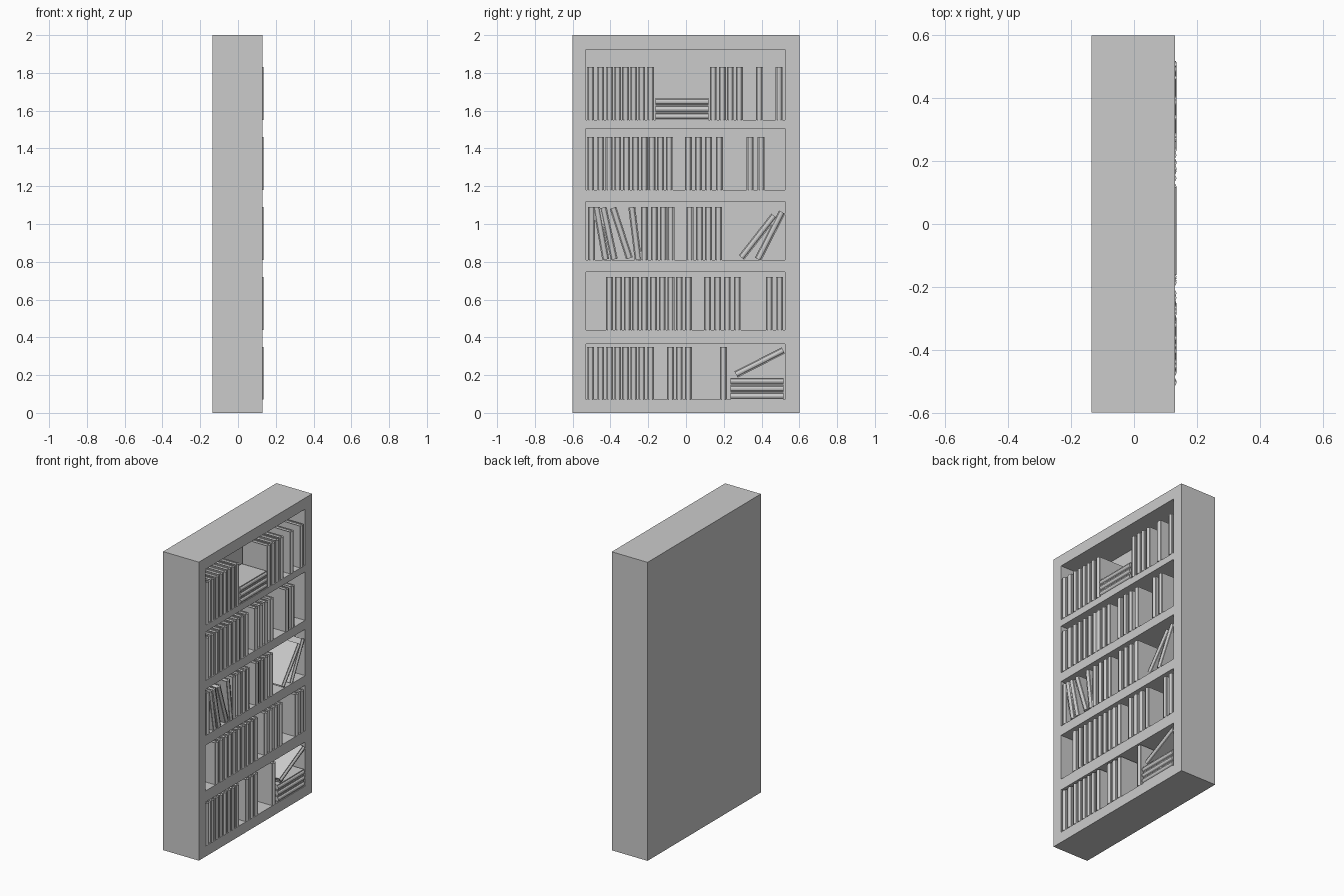
import bpy, bmesh, math
from mathutils import Matrix

cube = bpy.data.objects.get("Cube")
if cube:
    bpy.data.objects.remove(cube, do_unlink=True)

grey = bpy.data.materials.new("plain_grey")
grey.use_nodes = True
grey.diffuse_color = (0.6, 0.6, 0.6, 1)
grey.node_tree.nodes["Principled BSDF"].inputs["Base Color"].default_value = (0.6, 0.6, 0.6, 1)

FRONT, BACK, CAVITY_BACK = 0.13, -0.135, -0.07
BOOK_H, BOOK_T = 0.28, 0.037
SPINE_X, FORE_X = 0.135, -0.055


def to_mesh(bm, name):
    bmesh.ops.recalc_face_normals(bm, faces=bm.faces)
    mesh = bpy.data.meshes.new(name)
    bm.to_mesh(mesh)
    bm.free()
    mesh.materials.append(grey)
    return mesh


def add(name, mesh):
    obj = bpy.data.objects.new(name, mesh)
    bpy.context.collection.objects.link(obj)
    return obj


# Case: front sheet as a grid, with the shelf openings pushed inwards
shelves = [(0.07, 0.365), (0.44, 0.745), (0.81, 1.12), (1.18, 1.505), (1.55, 1.925)]
ys = [-0.6, -0.53, 0.525, 0.6]
zs = [0] + [z for pair in shelves for z in pair] + [2]
bm = bmesh.new()
grid = [[bm.verts.new((FRONT, y, z)) for y in ys] for z in zs]
openings = []
for j in range(len(zs) - 1):
    for i in range(len(ys) - 1):
        f = bm.faces.new((grid[j][i], grid[j][i + 1], grid[j + 1][i + 1], grid[j + 1][i]))
        if i == 1 and j % 2 == 1:
            openings.append(f)
rim = [e for e in bm.edges if e.is_boundary]
for f in openings:
    ext = bmesh.ops.extrude_face_region(bm, geom=[f])["geom"]
    bmesh.ops.translate(bm, vec=(CAVITY_BACK - FRONT, 0, 0),
                        verts=[v for v in ext if isinstance(v, bmesh.types.BMVert)])
    if f.is_valid:
        bm.faces.remove(f)
# Outer sides and back
ext = bmesh.ops.extrude_edge_only(bm, edges=rim)["geom"]
bmesh.ops.translate(bm, vec=(BACK - FRONT, 0, 0),
                    verts=[v for v in ext if isinstance(v, bmesh.types.BMVert)])
bmesh.ops.contextual_create(bm, geom=[e for e in ext if isinstance(e, bmesh.types.BMEdge)])
bmesh.ops.recalc_face_normals(bm, faces=bm.faces)
bmesh.ops.dissolve_limit(bm, angle_limit=0.01, verts=bm.verts, edges=bm.edges)
add("bookcase", to_mesh(bm, "bookcase"))


# Book: two covers, a page block and a rounded spine, shared by all copies
def box(bm, x0, x1, y0, y1, height):
    m = Matrix.Translation(((x0 + x1) / 2, (y0 + y1) / 2, 0)) @ Matrix.Diagonal((x1 - x0, y1 - y0, height, 1))
    bmesh.ops.create_cube(bm, size=1, matrix=m)


half, cover = BOOK_T / 2, 0.006
bm = bmesh.new()
for side in (-1, 1):
    box(bm, FORE_X, SPINE_X - 0.008, side * half, side * (half - cover), BOOK_H)
box(bm, FORE_X + 0.006, SPINE_X - 0.012, cover - half, half - cover, BOOK_H - 0.012)
r = half - 0.005
arc = [(SPINE_X - 0.013 + 0.013 * math.sin(a), r * math.cos(a))
       for a in (math.pi * k / 6 for k in range(7))]
low = [bm.verts.new((x, y, -BOOK_H / 2)) for x, y in arc]
spine = bm.faces.new(low)
ext = bmesh.ops.extrude_face_region(bm, geom=[spine])["geom"]
bmesh.ops.translate(bm, vec=(0, 0, BOOK_H),
                    verts=[v for v in ext if isinstance(v, bmesh.types.BMVert)])
book_mesh = to_mesh(bm, "book")


def book(name, y, z, lean=0):
    """Place a book by its middle; a positive lean tips its top towards +y."""
    obj = add(name, book_mesh)
    obj.location = (0, y, z)
    obj.rotation_euler.x = -math.radians(lean)


# Upright books, shelf by shelf from the bottom
run = [-.505, -.452, -.404, -.362, -.32, -.277, -.235, -.187]
upright = [
    run + [-.082, -.035, .013, .198],
    [-.405, -.357, -.31, -.267, -.22, -.172, -.125, -.08, -.035, .013,
     .114, .167, .219, .272, .441, .496],
    [-.5, -.22, -.167, -.12, -.08, .02, .072, .119, .172],
    [-.505, -.452, -.407, -.362, -.315, -.267, -.22, -.18, -.135, -.088,
     .013, .066, .119, .177, .34, .398],
    run + [.145, .193, .235, .283, .388, .493],
]
for (floor, _), row in zip(shelves, upright):
    for y in row:
        book("upright_book", y, floor + BOOK_H / 2)

# Flat stacks
for y, floor in ((0.375, shelves[0][0]), (-0.022, shelves[4][0])):
    for k in range(3):
        book("stacked_book", y, floor + 0.0195 + 0.039 * k, 90)

# Leaning books
for y, z, lean in ((-.449, .95, -10), (-.409, .95, -12), (-.343, .952, -18), (-.27, .95, -7),
                   (.38, .933, 38), (.445, .938, 27), (.39, .267, 63)):
    book("leaning_book", y, z, lean)
